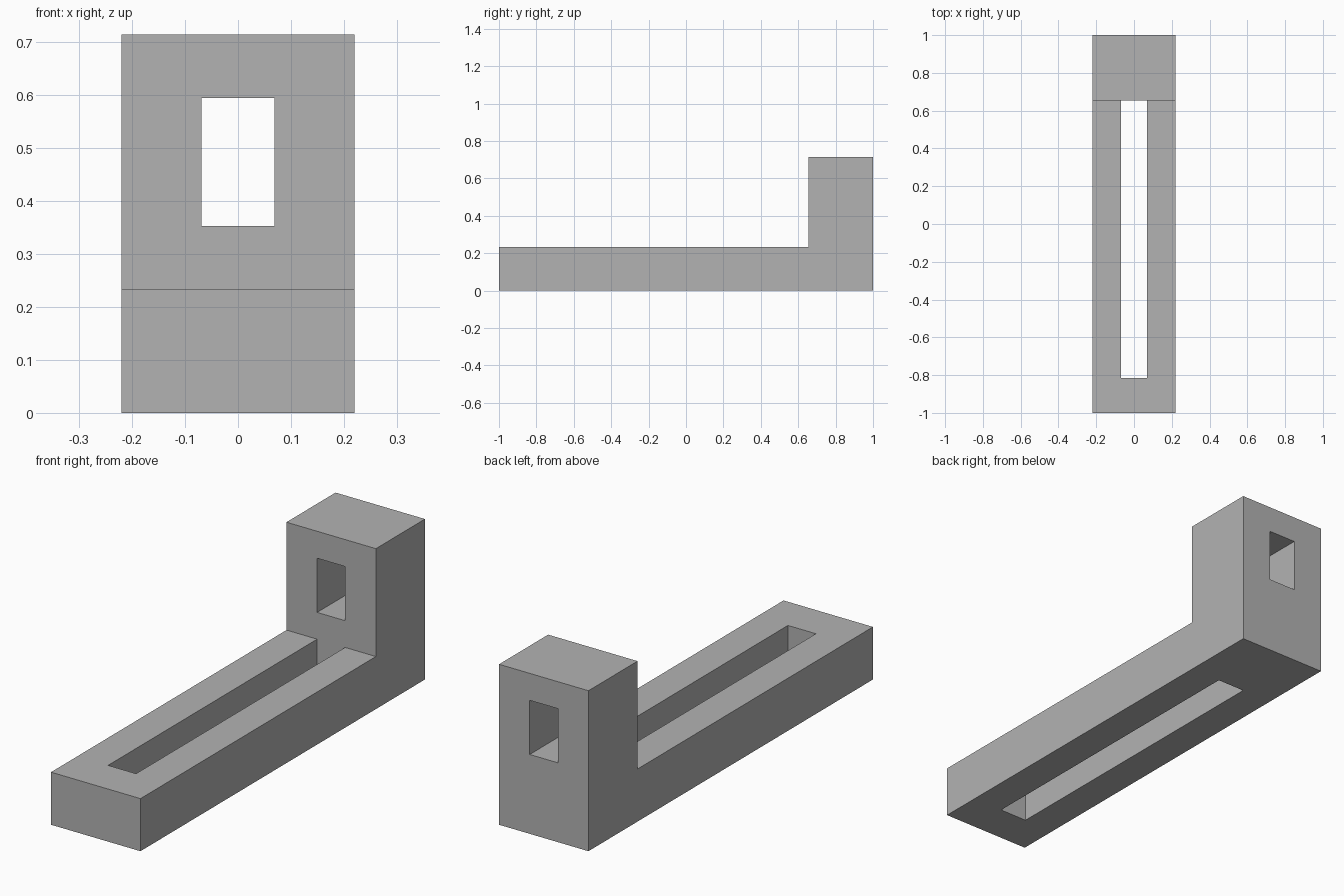
import bpy
import bmesh

cube = bpy.data.objects.get("Cube")
if cube:
    bpy.data.objects.remove(cube, do_unlink=True)

HALF_WIDTH = 0.22
HALF_OPENING = 0.069
BASE_TOP = 0.234
TOP = 0.714
STEP_Y = 0.655

grey = bpy.data.materials.new("plain grey")
grey.use_nodes = True
colour = (0.45, 0.45, 0.45, 1)
grey.diffuse_color = colour
grey.node_tree.nodes["Principled BSDF"].inputs["Base Color"].default_value = colour


def extrude_profile(name, profile, half_width):
    """Extrude a side profile of (y, z) points across x."""
    bm = bmesh.new()
    face = bm.faces.new([bm.verts.new((-half_width, y, z)) for y, z in profile])
    result = bmesh.ops.extrude_face_region(bm, geom=[face])
    moved = [v for v in result["geom"] if isinstance(v, bmesh.types.BMVert)]
    bmesh.ops.translate(bm, verts=moved, vec=(2 * half_width, 0, 0))
    bmesh.ops.recalc_face_normals(bm, faces=bm.faces)
    mesh = bpy.data.meshes.new(name)
    bm.to_mesh(mesh)
    bm.free()
    mesh.materials.append(grey)
    obj = bpy.data.objects.new(name, mesh)
    bpy.context.collection.objects.link(obj)
    return obj


def cut_opening(body, name, y0, y1, z0, z1):
    """Cut a rectangular through opening and discard the cutter."""
    box = [(y0, z0), (y1, z0), (y1, z1), (y0, z1)]
    cutter = extrude_profile(name, box, HALF_OPENING)
    cutter.hide_render = True
    mod = body.modifiers.new(name, "BOOLEAN")
    mod.operation = "DIFFERENCE"
    mod.solver = "EXACT"
    mod.object = cutter
    bpy.context.view_layer.objects.active = body
    bpy.ops.object.modifier_apply(modifier=mod.name)
    bpy.data.objects.remove(cutter, do_unlink=True)


# L-shaped body: long base with an upright block at the back
bracket = extrude_profile("slotted_bracket", [
    (-1, 0), (1, 0), (1, TOP), (STEP_Y, TOP), (STEP_Y, BASE_TOP), (-1, BASE_TOP),
], HALF_WIDTH)

# Long slot through the base, and window through the upright
cut_opening(bracket, "base_slot", -0.815, STEP_Y, -0.1, BASE_TOP + 0.05)
cut_opening(bracket, "upright_window", 0.5, 1.1, 0.353, 0.594)
